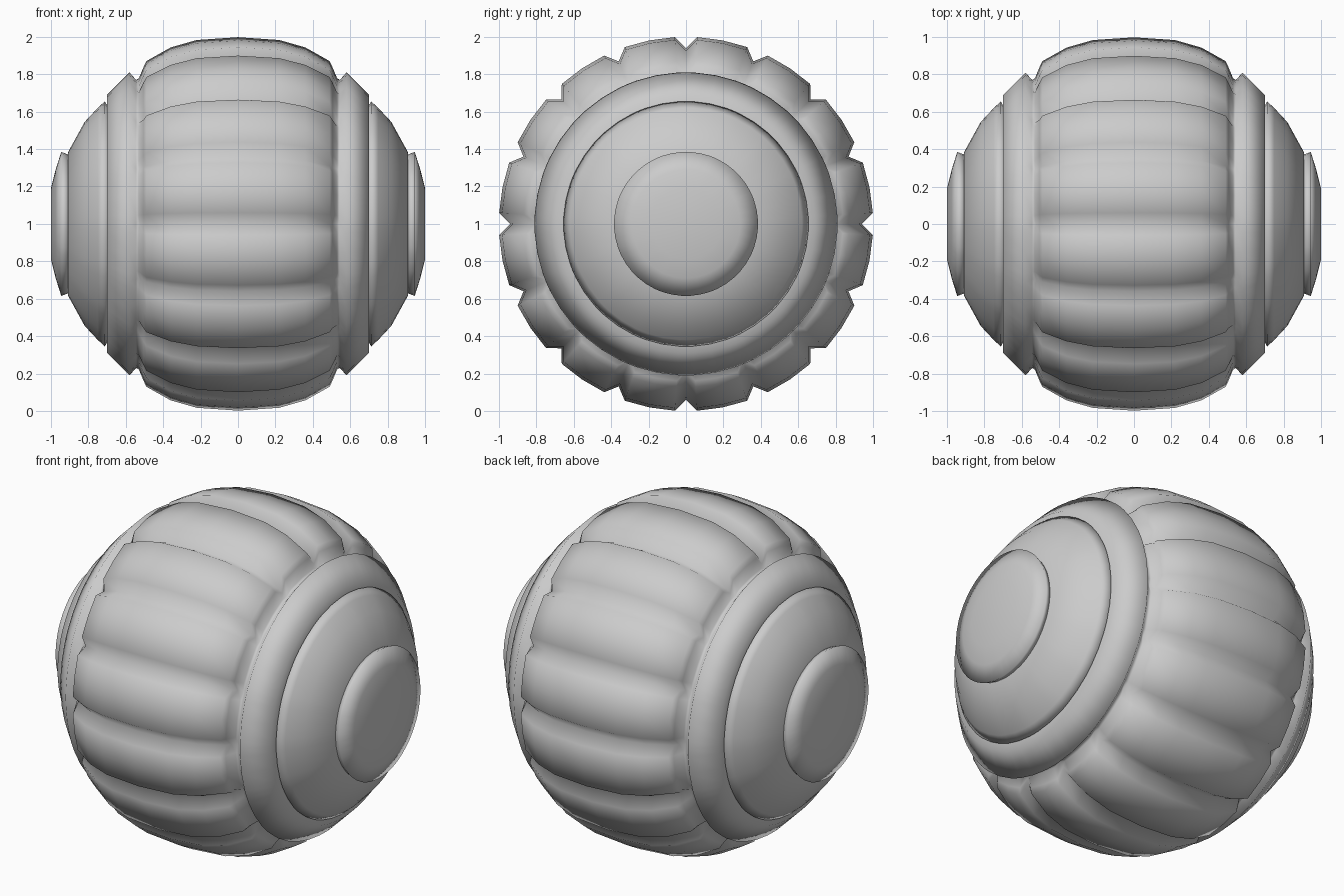
import bpy, bmesh, math

cube = bpy.data.objects.get("Cube")
if cube:
    bpy.data.objects.remove(cube)

grey = bpy.data.materials.new("plain_grey")
grey.use_nodes = True
colour = (0.6, 0.6, 0.6, 1)
grey.diffuse_color = colour
grey.node_tree.nodes["Principled BSDF"].inputs["Base Color"].default_value = colour

LOBES = 16
STEP = 360 / LOBES
# Each lobe repeats: groove bottom, edge, crown, edge
OFFSETS = (0, 3.4, STEP / 2, STEP - 3.4)
ANGLES = [math.radians(i * STEP + o) for i in range(LOBES) for o in OFFSETS]


def revolve(name, profile):
    """Sweep (x, radius, groove radius) stations around the x axis."""
    bm = bmesh.new()
    rings = []
    for x, r, groove in profile:
        ring = []
        for i, a in enumerate(ANGLES):
            rad = groove if i % len(OFFSETS) == 0 else r
            ring.append(bm.verts.new((x, rad * math.cos(a), 1 + rad * math.sin(a))))
        rings.append(ring)
    n = len(ANGLES)
    for a, b in zip(rings, rings[1:]):
        for i in range(n):
            j = (i + 1) % n
            bm.faces.new((a[i], a[j], b[j], b[i]))
    bm.faces.new(rings[0])
    bm.faces.new(rings[-1])
    bmesh.ops.recalc_face_normals(bm, faces=bm.faces)
    for f in bm.faces:
        f.smooth = True
    mesh = bpy.data.meshes.new(name)
    bm.to_mesh(mesh)
    bm.free()
    mesh.materials.append(grey)
    obj = bpy.data.objects.new(name, mesh)
    bpy.context.collection.objects.link(obj)


def plain(points, side):
    return [(side * x, r, r) for x, r in points]


# Lobed band blending into a raised ring at each end
half = [(0, 1, .94), (.22, .985, .925), (.36, .945, .885), (.49, .872, .81),
        (.505, .84, .785), (.53, .78, .765), (.545, .77, .77), (.58, .81, .81),
        (.70, .69, .69), (.70, .60, .60)]
revolve("lobed_band_and_rings", [(-x, r, g) for x, r, g in half[:0:-1]] + half)

# Stepped end caps and end discs
for side, label in ((1, "left"), (-1, "right")):
    revolve(label + "_cap", plain([(.68, .60), (.712, .655), (.75, .62), (.82, .545),
                                   (.908, .385), (.908, .32)], side))
    revolve(label + "_end_disc", plain([(.89, .33), (.91, .372), (.945, .385),
                                        (.975, .29), (1, .19)], side))
